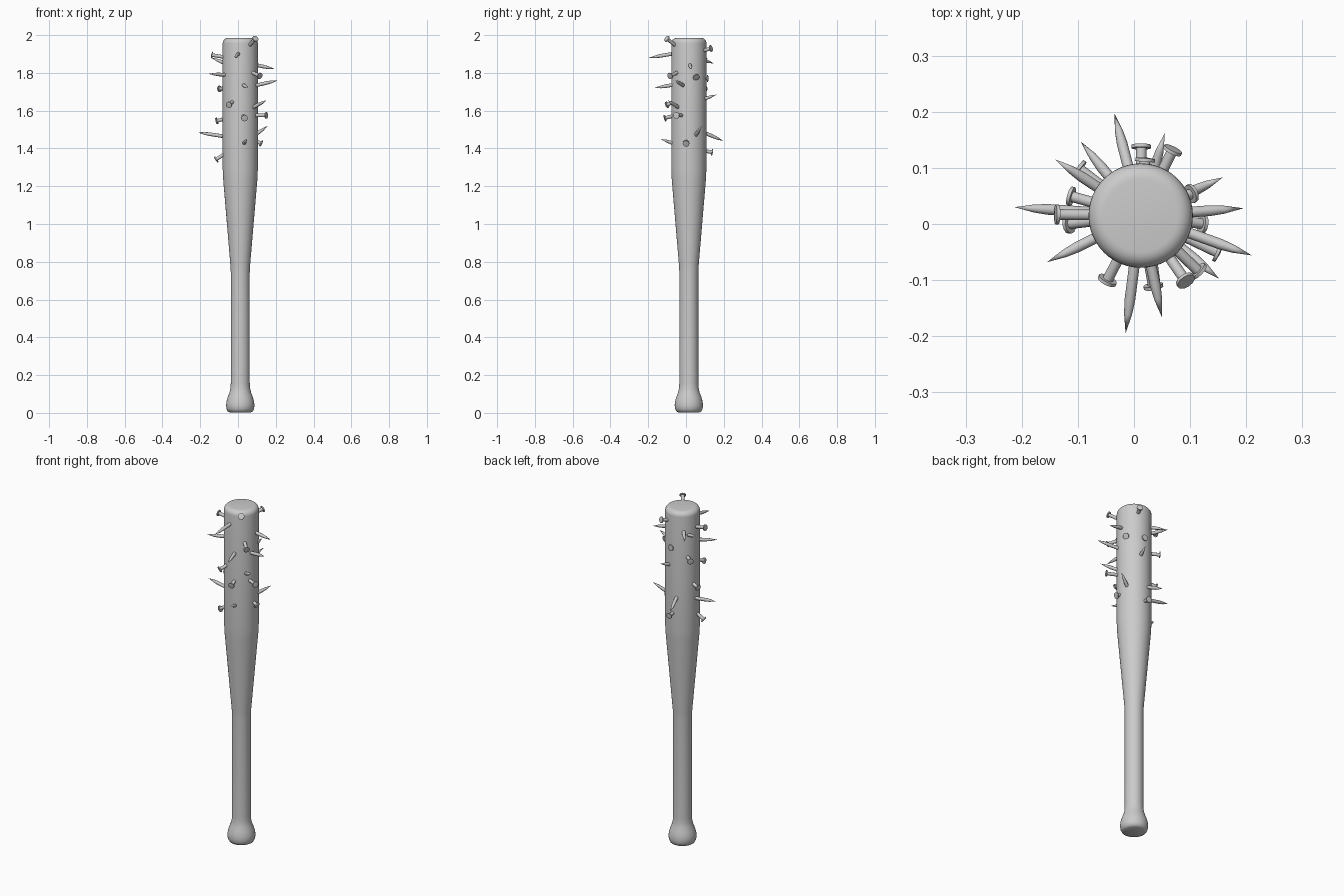
import bpy
import bmesh
import math
from mathutils import Vector

cube = bpy.data.objects.get("Cube")
if cube:
    bpy.data.objects.remove(cube, do_unlink=True)

AXIS = Vector((0.012, 0.015, 0))   # the bat stands slightly off centre
BARREL_R = 0.093
SHAFT_R = 0.0095

grey = bpy.data.materials.new("plain grey")
grey.use_nodes = True
grey.diffuse_color = (0.6, 0.6, 0.6, 1)
grey.node_tree.nodes["Principled BSDF"].inputs["Base Color"].default_value = grey.diffuse_color


def lathe(name, profile, segments, location, direction=Vector((0, 0, 1)), angle=35):
    """Spin a (radius, height) profile round its axis and aim it along direction."""
    bm = bmesh.new()
    verts = [bm.verts.new((r, 0, h)) for r, h in profile]
    edges = [bm.edges.new(pair) for pair in zip(verts, verts[1:])]
    bmesh.ops.spin(bm, geom=verts + edges, cent=(0, 0, 0), axis=(0, 0, 1),
                   angle=math.tau, steps=segments, use_merge=True)
    bmesh.ops.remove_doubles(bm, verts=bm.verts, dist=0.00001)
    bmesh.ops.recalc_face_normals(bm, faces=bm.faces)
    mesh = bpy.data.meshes.new(name)
    bm.to_mesh(mesh)
    bm.free()
    mesh.materials.append(grey)
    obj = bpy.data.objects.new(name, mesh)
    bpy.context.collection.objects.link(obj)
    obj.location = location
    obj.rotation_mode = 'QUATERNION'
    obj.rotation_quaternion = direction.to_track_quat('Z', 'Y')
    bpy.ops.object.select_all(action='DESELECT')
    obj.select_set(True)
    bpy.context.view_layer.objects.active = obj
    bpy.ops.object.shade_smooth_by_angle(angle=math.radians(angle))
    return obj


# Bat: knob, handle, taper, barrel and rounded end
profile = [(0, 0.002), (0.055, 0.002), (0.066, 0.008), (0.073, 0.022), (0.075, 0.04),
           (0.073, 0.06), (0.066, 0.085), (0.057, 0.108), (0.052, 0.13), (0.05, 0.16),
           (0.05, 0.74), (0.052, 0.78), (0.09, 1.23), (BARREL_R, 1.29)]
EDGE = 0.028
for i in range(7):
    a = math.radians(15 * i)
    profile.append((BARREL_R - EDGE + EDGE * math.cos(a), 1.957 + EDGE * math.sin(a)))
profile.append((0, 1.986))
lathe("bat", profile, 48, AXIS)


def nail(name, outer, base_z, headed):
    """Drive a nail radially into the barrel; outer is its visible end."""
    outer = Vector(outer)
    radial = Vector((outer.x, outer.y, 0)) - AXIS
    base = AXIS + radial.normalized() * BARREL_R
    base.z = base_z
    direction = (outer - base).normalized()
    root = base - direction * 0.02
    length = (outer - root).length
    if headed:
        neck = length - 0.006
        shape = [(0, 0), (SHAFT_R, 0), (SHAFT_R, neck), (0.0175, neck),
                 (0.0175, length), (0, length + 0.002)]
    else:
        shape = [(0, 0), (SHAFT_R, 0), (SHAFT_R, length - 0.06),
                 (SHAFT_R * 0.75, length - 0.035), (0, length)]
    lathe(name, shape, 12, root, direction)


# Nails with the point outwards: tip x, y, z and height at the barrel
points = [
    (-0.035, 0.197, 1.44, 1.48), (-0.095, 0.147, 1.85, 1.87), (-0.14, 0.115, 1.88, 1.85),
    (-0.213, 0.03, 1.485, 1.465), (-0.155, -0.068, 1.795, 1.79), (-0.015, -0.195, 1.88, 1.9),
    (0.05, -0.167, 1.72, 1.735), (0.152, -0.098, 1.655, 1.62), (0.21, -0.056, 1.76, 1.735),
    (0.195, 0.028, 1.82, 1.84), (0.158, 0.083, 1.52, 1.475), (0.055, 0.162, 1.685, 1.665),
    (0.047, -0.135, 1.45, 1.43),
]
# Nails with the head outwards
heads = [
    (0.013, 0.141, 1.38, 1.385), (0.02, 0.117, 1.77, 1.77), (0.07, 0.134, 1.93, 1.92),
    (-0.1, 0.1, 1.715, 1.72), (-0.14, 0.017, 1.895, 1.885), (-0.115, 0.05, 1.545, 1.555),
    (-0.118, 0, 1.34, 1.365), (-0.049, -0.103, 1.63, 1.645), (0.035, -0.114, 1.56, 1.57),
    (0.093, -0.103, 1.982, 1.95), (0.117, -0.086, 1.783, 1.8), (0.152, -0.052, 1.575, 1.575),
    (0.104, 0.055, 1.775, 1.78), (0.125, 0, 1.425, 1.435),
]
for i, (x, y, z, base_z) in enumerate(points):
    nail(f"nail_point_{i + 1}", (x, y, z), base_z, False)
for i, (x, y, z, base_z) in enumerate(heads):
    nail(f"nail_head_{i + 1}", (x, y, z), base_z, True)
